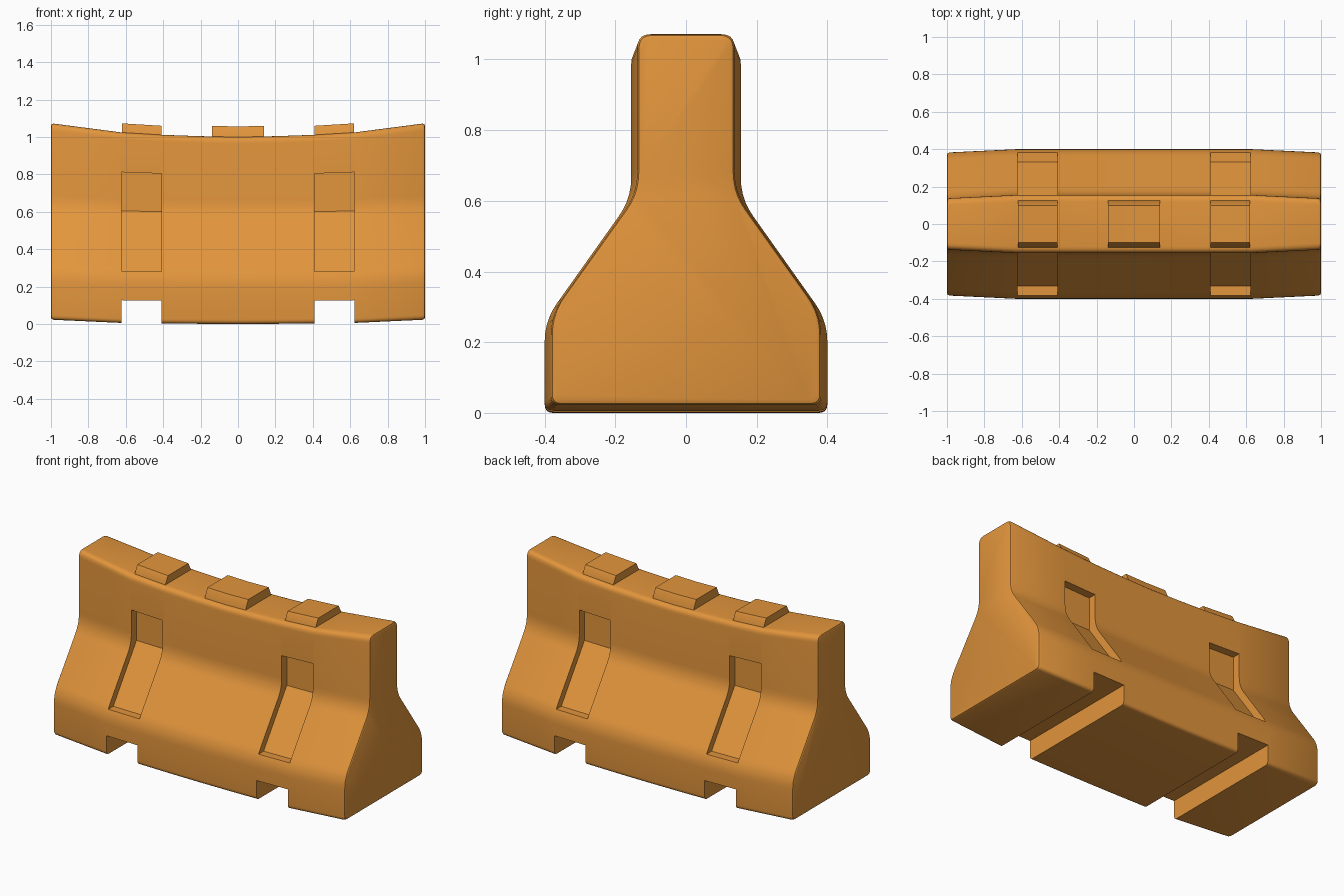
import bpy, bmesh
from math import copysign, radians
from mathutils import Vector

if "Cube" in bpy.data.objects:
    bpy.data.objects.remove(bpy.data.objects["Cube"])

orange = bpy.data.materials.new("orange_plastic")
orange.diffuse_color = (0.76, 0.30, 0.045, 1)
orange.use_nodes = True
orange.node_tree.nodes["Principled BSDF"].inputs["Base Color"].default_value = orange.diffuse_color


def lerp_table(table, x):
    for (x0, v0), (x1, v1) in zip(table, table[1:]):
        if x <= x1:
            return v0 + (v1 - v0) * (x - x0) / (x1 - x0)
    return table[-1][1]


# Bend along the length: rise of the top, rise of the base, narrowing of the sides
TOP = [(0, 0), (.2, .004), (.4, .011), (.63, .025), (1, .073)]
BASE = [(0, 0), (.2, .001), (.4, .003), (.63, .006), (1, .023)]
NARROW = [(0, 0), (.63, 0), (1, .018)]


def bend(mesh):
    for v in mesh.vertices:
        x, y, z = v.co
        a = abs(x)
        t = min(1, max(0, (z - .62) / .38))
        low, high = lerp_table(BASE, a), lerp_table(TOP, a)
        v.co.z = z + low + (high - low) * t
        v.co.y = y - copysign(min(lerp_table(NARROW, a), abs(y)), y)


def fillet(points, radii, steps=5):
    out = []
    n = len(points)
    for i in range(n):
        p, a, b = (Vector(points[j % n]) for j in (i, i - 1, i + 1))
        s = p + (a - p).normalized() * radii[i]
        e = p + (b - p).normalized() * radii[i]
        for k in range(steps + 1):
            t = k / steps
            out.append(s * (1 - t) ** 2 + p * 2 * t * (1 - t) + e * t * t)
    return out


def loft(bm, sections):
    rings = [[bm.verts.new((x, y, z)) for y, z in ring] for x, ring in sections]
    for r0, r1 in zip(rings, rings[1:]):
        n = len(r0)
        for i in range(n):
            j = (i + 1) % n
            bm.faces.new((r0[i], r0[j], r1[j], r1[i]))
    bm.faces.new(rings[0])
    bm.faces.new(rings[-1])


def make(name, lofts):
    bm = bmesh.new()
    for sections in lofts:
        loft(bm, sections)
    bmesh.ops.recalc_face_normals(bm, faces=bm.faces)
    mesh = bpy.data.meshes.new(name)
    bm.to_mesh(mesh)
    bm.free()
    obj = bpy.data.objects.new(name, mesh)
    bpy.context.collection.objects.link(obj)
    mesh.materials.append(orange)
    return obj


# Barrier body: rounded profile lofted along x with softened ends
half = [(.40, 0), (.40, .255), (.155, .60), (.155, 1.0)]
radius = [.025, .06, .06, .035]
profile = fillet(half + [(-y, z) for y, z in reversed(half)], radius + radius[::-1])


def inset(d):
    return [(y - copysign(min(d, abs(y)), y), .5 + (z - .5) * (1 - 2 * d)) for y, z in profile]


right_side = [(.2, 0), (.4, 0), (.63, 0), (.986, 0), (.996, .004), (1, .013)]
stations = [(-x, d) for x, d in reversed(right_side)] + [(0, 0)] + right_side
body = make("barrier_body", [[(x, inset(d)) for x, d in stations]])

# Cutters: fork notches through the base and recesses on both faces
notch = [(-.6, -.1), (.6, -.1), (.6, .121), (-.6, .121)]
recess = [(.6, .277), (.332, .277), (.105, .598), (.105, .797), (.6, .797)]
cuts = []
for x0, x1 in ((-.622, -.408), (.408, .622)):
    for shape in (notch, recess, [(-y, z) for y, z in recess]):
        cuts.append([(x0, shape), (x1, shape)])
cutter = make("cutter", cuts)
cutter.hide_render = True

mod = body.modifiers.new("cuts", 'BOOLEAN')
mod.operation = 'DIFFERENCE'
mod.solver = 'EXACT'
mod.object = cutter
bpy.context.view_layer.objects.active = body
bpy.ops.object.modifier_apply(modifier="cuts")
bpy.data.objects.remove(cutter)

# Raised stacking lugs on the top edge
parts = [body]
for name, x0, x1, top in (("left_lug", -.62, -.41, 1.048),
                          ("middle_lug", -.14, .14, 1.056),
                          ("right_lug", .41, .62, 1.048)):
    lug = [(-.125, .96), (.125, .96), (.125, 1.0), (.10, top), (-.10, top), (-.125, 1.0)]
    parts.append(make(name, [[(x, lug) for x in (x0, (x0 + x1) / 2, x1)]]))

# Bend every part the same way, then smooth the rounded areas
for obj in parts:
    bend(obj.data)
    bpy.ops.object.select_all(action='DESELECT')
    obj.select_set(True)
    bpy.context.view_layer.objects.active = obj
    bpy.ops.object.shade_smooth_by_angle(angle=radians(30))
